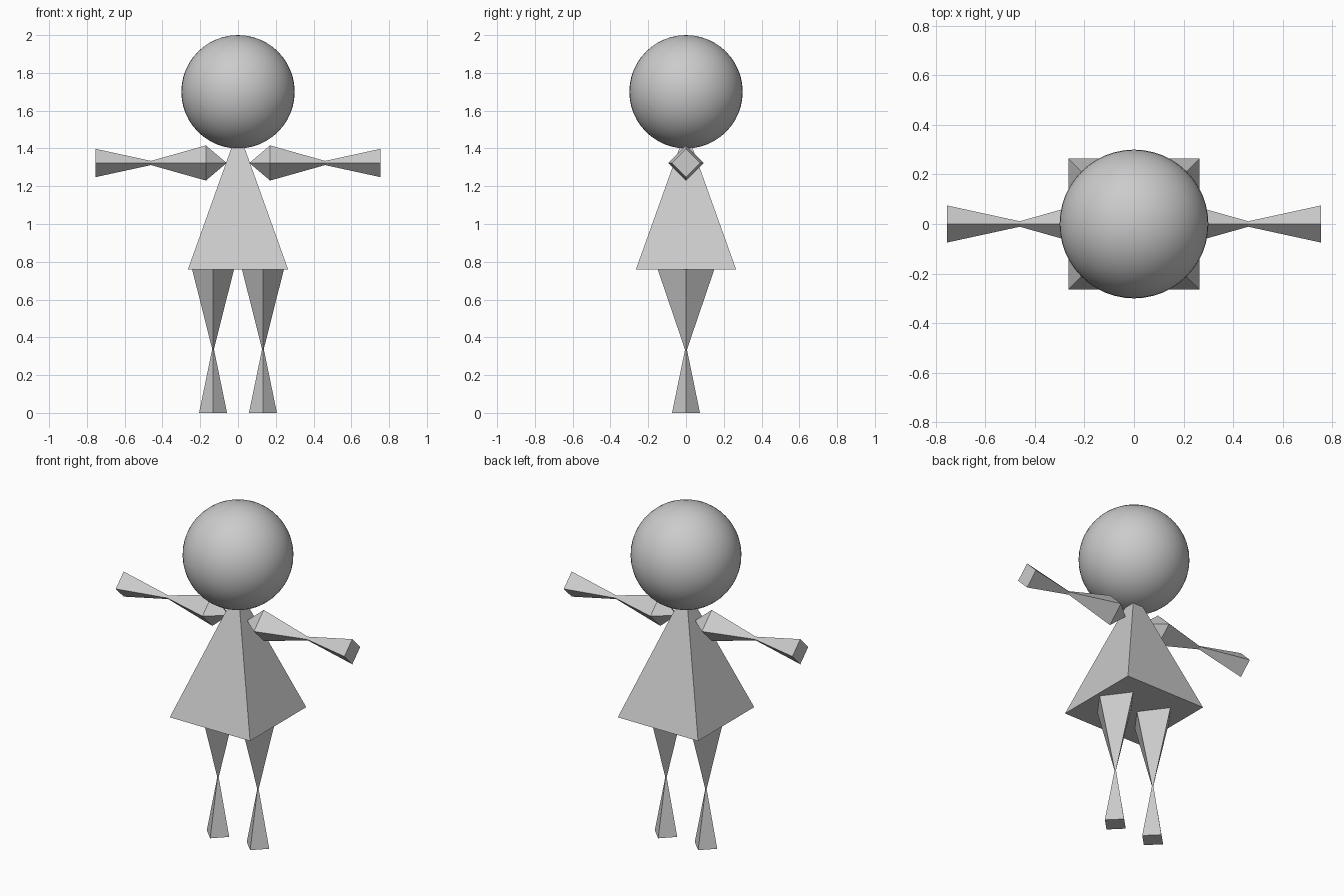
import bpy
from math import pi, sqrt
from mathutils import Vector

if "Cube" in bpy.data.objects:
    bpy.data.objects.remove(bpy.data.objects["Cube"])


def spike(name, base, tip, radius, spin=0.0, flat=1.0):
    """Four-sided pyramid running from the centre of its base to its tip."""
    base, tip = Vector(base), Vector(tip)
    axis = tip - base
    bpy.ops.mesh.primitive_cone_add(vertices=4, radius1=radius, radius2=0, depth=axis.length)
    ob = bpy.context.object
    ob.name = name
    for v in ob.data.vertices:
        v.co.x *= flat
    if spin:
        ob.rotation_euler.z = spin
    else:
        ob.rotation_mode = 'QUATERNION'
        # Shortest rotation from z keeps the diamond aligned with the axes
        ob.rotation_quaternion = Vector((0, 0, 1)).rotation_difference(axis) \
            if axis.z >= 0 else Vector((1, 0, 0, )).to_track_quat('X', 'Y')
        if axis.z < 0:
            ob.rotation_quaternion = (0, 1, 0, 0)  # upside down about x
    ob.location = (base + tip) / 2
    return ob


# Head
bpy.ops.mesh.primitive_uv_sphere_add(segments=48, ring_count=24, radius=0.3, location=(0, 0, 1.7))
bpy.context.object.name = "head"
bpy.ops.object.shade_smooth()

# Dress: square pyramid whose tip hides in the head
spike("dress", (0, 0, 0.76), (0, 0, 1.5), 0.265 * sqrt(2), spin=pi / 4)

for side, s in (("left", -1), ("right", 1)):
    # Arms: shoulder point, upper arm and forearm
    z = 1.323
    spike(side + "_shoulder", (s * 0.17, 0, z), (s * 0.06, 0, z), 0.093)
    spike(side + "_upper_arm", (s * 0.17, 0, z), (s * 0.50, 0, z), 0.093)
    spike(side + "_forearm", (s * 0.755, 0, z), (s * 0.41, 0, z), 0.075)
    # Legs: thigh pointing down, shin pointing up
    x = s * 0.132
    spike(side + "_thigh", (x, 0, 0.76), (x, 0, 0.32), 0.15, flat=0.74)
    spike(side + "_shin", (x, 0, 0), (x, 0, 0.36), 0.074)
